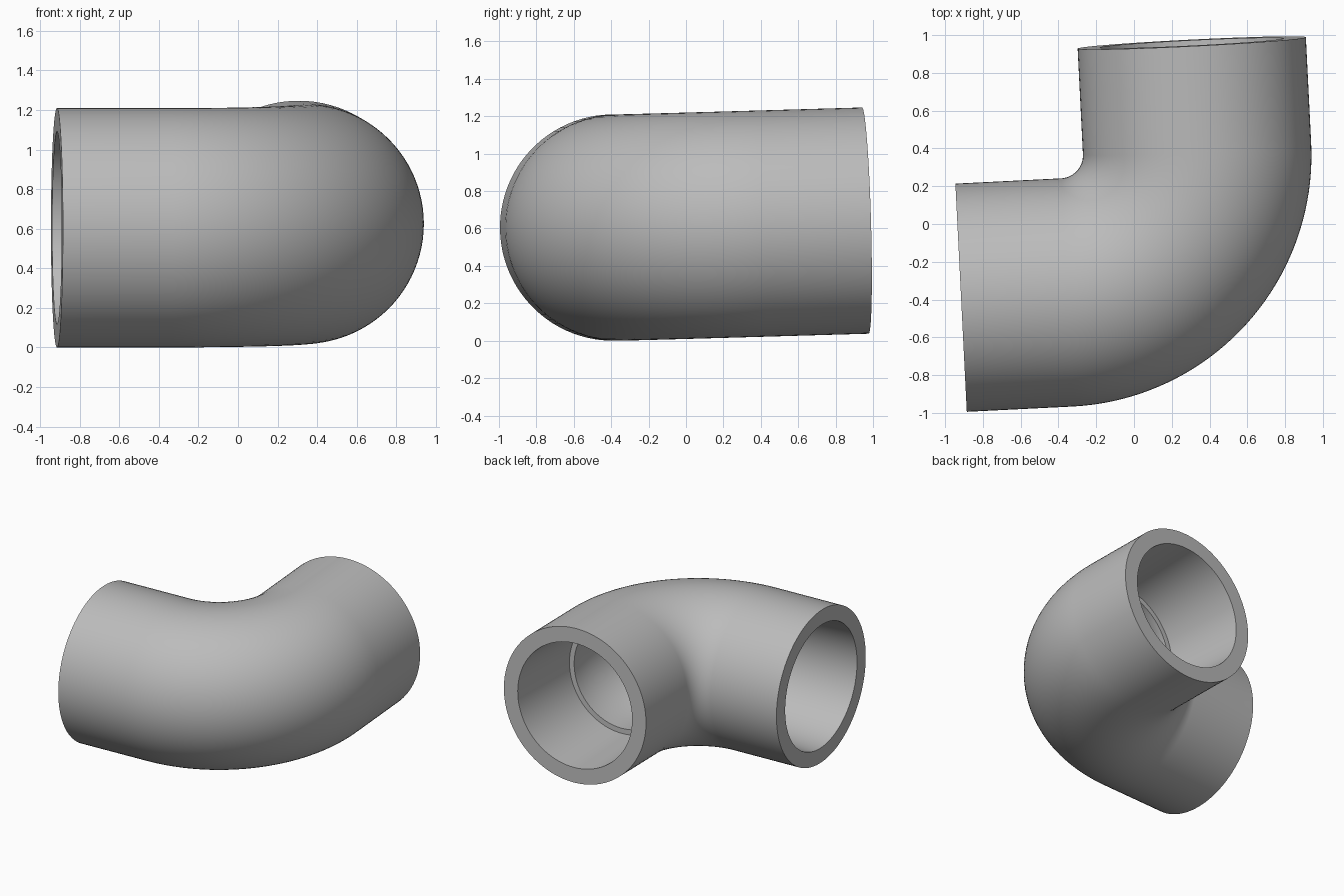
import bpy, bmesh, math
from mathutils import Vector

old = bpy.data.objects.get("Cube")
if old:
    bpy.data.objects.remove(old, do_unlink=True)

SIDES = 96
LEG = 1.287                                  # open end to corner of the axis
corner = Vector((0.37, -0.326, 0.605))
a = Vector((-1, -0.05, 0)).normalized()      # towards the left-hand opening
b = Vector((-0.05, 1, 0.029)).normalized()   # towards the rear opening
up = b.cross(a).normalized()

grey = bpy.data.materials.new("plain_grey")
grey.use_nodes = True
colour = (0.5, 0.5, 0.5, 1)
grey.diffuse_color = colour
grey.node_tree.nodes["Principled BSDF"].inputs["Base Color"].default_value = colour


def bend(straight, radius, steps):
    """Stations (centre, tangent, radius) round the curved part of the elbow."""
    turn = LEG - straight
    centre = corner + (a + b) * turn
    out = []
    for i in range(steps + 1):
        t = math.pi / 2 * i / steps
        out.append((centre - b * turn * math.cos(t) - a * turn * math.sin(t),
                    b * math.sin(t) - a * math.cos(t), radius))
    return out


def arm(direction, sign, depth, radius):
    """Station on a straight arm, measured inwards from its open end."""
    return (corner + direction * (LEG - depth), direction * sign, radius)


# Outer skin, then back through the bore with a stepped, tapered socket per end
outer = [arm(a, -1, 0, 0.605)] + bend(0.56, 0.605, 40) + [arm(b, 1, 0, 0.605)]
inner = ([arm(a, -1, 0, 0.487), arm(a, -1, 0.65, 0.455)] + bend(0.65, 0.415, 32)
         + [arm(b, 1, 0.65, 0.455), arm(b, 1, 0, 0.487)])

bm = bmesh.new()
rings = []
for centre, tangent, radius in outer + inner[::-1]:
    side = tangent.cross(up).normalized()
    rings.append([bm.verts.new(centre + radius * (side * math.cos(q) + up * math.sin(q)))
                  for q in (math.tau * k / SIDES for k in range(SIDES))])
for i, ring in enumerate(rings):
    following = rings[(i + 1) % len(rings)]
    for k in range(SIDES):
        n = (k + 1) % SIDES
        bm.faces.new((ring[k], ring[n], following[n], following[k]))
bmesh.ops.recalc_face_normals(bm, faces=bm.faces)

mesh = bpy.data.meshes.new("elbow_pipe")
bm.to_mesh(mesh)
bm.free()
mesh.materials.append(grey)
elbow = bpy.data.objects.new("elbow_pipe", mesh)
bpy.context.collection.objects.link(elbow)

# Smooth skin with crisp rims and socket steps
bpy.ops.object.select_all(action='DESELECT')
elbow.select_set(True)
bpy.context.view_layer.objects.active = elbow
bpy.ops.object.shade_smooth_by_angle(angle=math.radians(30))
